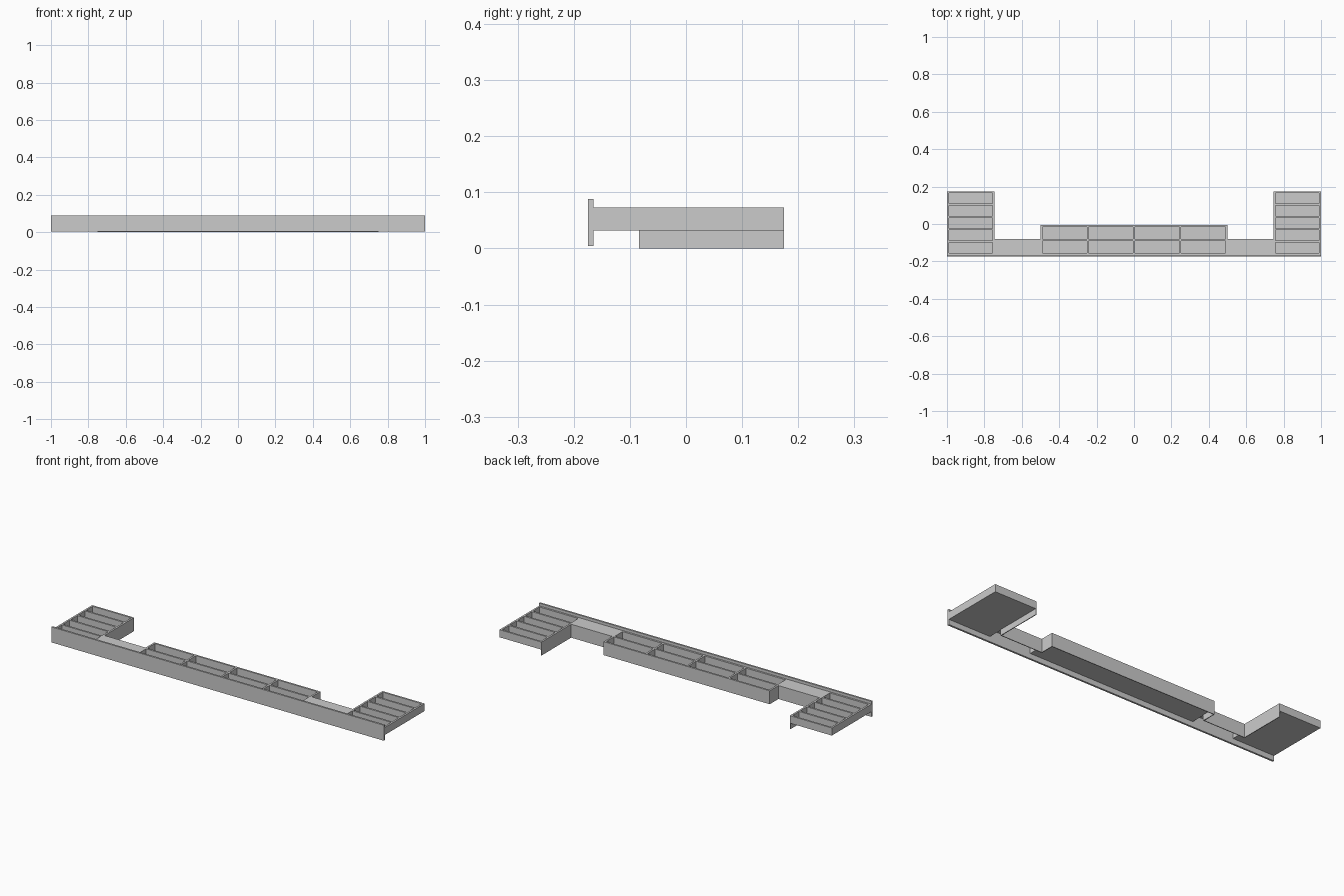
import bpy, bmesh

if "Cube" in bpy.data.objects:
    bpy.data.objects.remove(bpy.data.objects["Cube"])

TOP, BASE, FRONT, BACK = 0.073, 0.032, -0.165, 0.175


def build(name, boxes):
    """One object from a list of (x0, x1, y0, y1, z0, z1) boxes."""
    bm = bmesh.new()
    for x0, x1, y0, y1, z0, z1 in boxes:
        verts = bmesh.ops.create_cube(bm, size=1)["verts"]
        for v in verts:
            v.co = ((x0 + x1) / 2 + v.co.x * (x1 - x0),
                    (y0 + y1) / 2 + v.co.y * (y1 - y0),
                    (z0 + z1) / 2 + v.co.z * (z1 - z0))
    mesh = bpy.data.meshes.new(name)
    bm.to_mesh(mesh)
    bm.free()
    ob = bpy.data.objects.new(name, mesh)
    bpy.context.collection.objects.link(ob)
    return ob


def mirror_x(ob):
    ob.modifiers.new("mirror", "MIRROR")


def tray(name, x0, x1, y0, y1, cols, rows, t=0.01):
    """Open compartment tray: floor, outer walls and dividers."""
    boxes = [(x0, x1, y0, y1, BASE, BASE + 0.003)]
    for i in range(cols + 1):
        x = x0 + (x1 - x0 - t) * i / cols
        boxes.append((x, x + t, y0, y1, BASE, TOP))
    for j in range(rows + 1):
        y = y0 + (y1 - y0 - t) * j / rows
        boxes.append((x0, x1, y, y + t, BASE, TOP))
    return build(name, boxes)


# front panel
build("front_panel", [(-1, 1, -0.175, FRONT, 0.004, 0.088)])

# compartment trays
tray("middle_tray", -0.5, 0.5, FRONT, -0.005, 4, 2)
mirror_x(tray("end_tray", 0.747, 1.0, FRONT, BACK, 1, 5))

# flat covers joining the trays, open underneath
mirror_x(build("link_cover", [
    (0.5, 0.747, FRONT, -0.08, TOP - 0.003, TOP),
    (0.5, 0.747, -0.084, -0.08, BASE, TOP),
]))

# thin skirt following the inner outline below the trays
mirror_x(build("skirt", [
    (0.747, 0.751, -0.084, BACK, 0, BASE),
    (0.496, 0.751, -0.084, -0.08, 0, BASE),
    (0.496, 0.5, -0.084, -0.005, 0, BASE),
    (0.0, 0.5, -0.009, -0.005, 0, BASE),
]))
